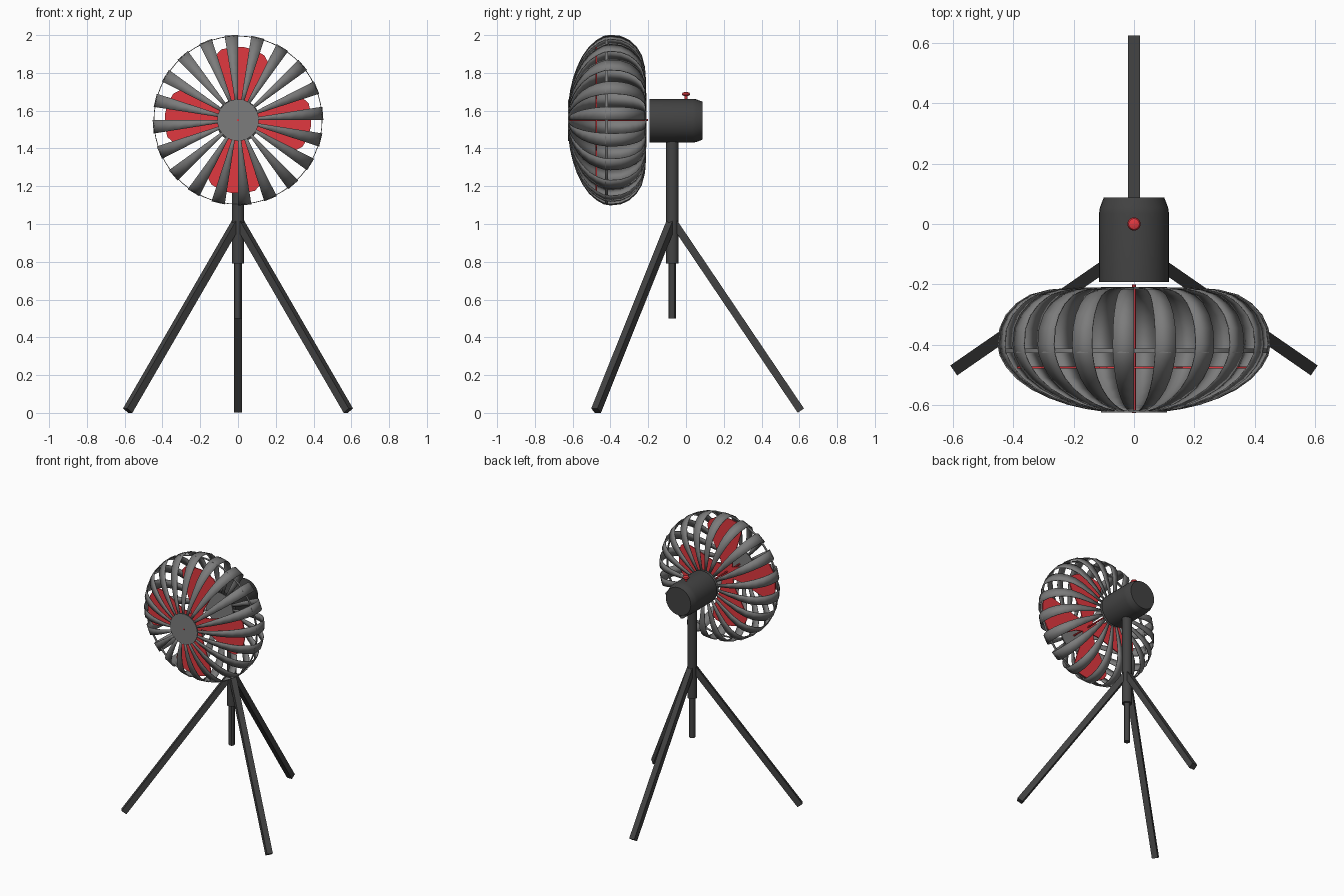
import bpy, bmesh
from math import sin, cos, pi, radians
from mathutils import Vector

if "Cube" in bpy.data.objects:
    bpy.data.objects.remove(bpy.data.objects["Cube"])

CZ = 1.55          # height of the fan axis
POLE_Y = -0.072


def material(name, rgb):
    m = bpy.data.materials.new(name)
    m.diffuse_color = (*rgb, 1)
    m.use_nodes = True
    m.node_tree.nodes["Principled BSDF"].inputs["Base Color"].default_value = m.diffuse_color
    return m


RED = material("red", (0.75, 0.04, 0.05))
DARK = material("dark_grey", (0.055, 0.055, 0.055))
GREY = material("mid_grey", (0.2, 0.2, 0.2))


def finish(bm, name, mat, smooth=True):
    bmesh.ops.recalc_face_normals(bm, faces=bm.faces[:])
    me = bpy.data.meshes.new(name)
    bm.to_mesh(me)
    bm.free()
    ob = bpy.data.objects.new(name, me)
    bpy.context.collection.objects.link(ob)
    me.materials.append(mat)
    if smooth:
        bpy.ops.object.select_all(action='DESELECT')
        ob.select_set(True)
        bpy.context.view_layer.objects.active = ob
        bpy.ops.object.shade_smooth_by_angle(angle=radians(30))
    return ob


def lathe(name, profile, origin, axis, mat, n=32, closed=False):
    """Revolve (radius, distance along axis) points about an axis."""
    bm = bmesh.new()
    q = Vector(axis).to_track_quat('Z', 'Y')
    rings = [[bm.verts.new(Vector(origin) + q @ Vector((r * cos(2 * pi * i / n), r * sin(2 * pi * i / n), d)))
              for i in range(n)] for r, d in profile]
    pairs = list(zip(rings, rings[1:]))
    if closed:
        pairs.append((rings[-1], rings[0]))
    else:
        bm.faces.new(rings[0])
        bm.faces.new(rings[-1])
    for a, b in pairs:
        for i in range(n):
            j = (i + 1) % n
            bm.faces.new((a[i], a[j], b[j], b[i]))
    return finish(bm, name, mat)


def rod(name, a, b, r, mat, n):
    a, b = Vector(a), Vector(b)
    return lathe(name, [(r, 0), (r, (b - a).length)], a, b - a, mat, n)


def square_bar(name, a, b, half, mat):
    """Square bar from a to b with two sides upright."""
    a, b = Vector(a), Vector(b)
    d = (b - a).normalized()
    u = d.cross(Vector((0, 0, 1))).normalized() * half
    v = d.cross(u).normalized() * half
    bm = bmesh.new()
    ends = [[bm.verts.new(p + s * u + t * v) for s, t in ((-1, -1), (1, -1), (1, 1), (-1, 1))] for p in (a, b)]
    for e in ends:
        bm.faces.new(e)
    for i in range(4):
        j = (i + 1) % 4
        bm.faces.new((ends[0][i], ends[0][j], ends[1][j], ends[1][i]))
    return finish(bm, name, mat, False)


# Cage: 20 curved ribs following a rounded profile (radius, y)
RIB = [(0.10, -0.622), (0.16, -0.613), (0.22, -0.599), (0.28, -0.578), (0.34, -0.549),
       (0.39, -0.513), (0.425, -0.473), (0.446, -0.435), (0.452, -0.40), (0.446, -0.345),
       (0.425, -0.30), (0.39, -0.262), (0.345, -0.234), (0.28, -0.217), (0.20, -0.211), (0.10, -0.21)]
bm = bmesh.new()
for k in range(20):
    rows = [[bm.verts.new((r * cos(t), y, CZ + r * sin(t)))
             for t in (radians(18 * k), radians(18 * k + 9))] for r, y in RIB]
    for a, b in zip(rows, rows[1:]):
        bm.faces.new((a[0], a[1], b[1], b[0]))
cage = finish(bm, "cage_ribs", GREY)
sol = cage.modifiers.new("thickness", 'SOLIDIFY')
sol.thickness = 0.004
sol.offset = -1

# Cage ring inside the ribs, and end discs
lathe("cage_ring", [(0.447, -0.428), (0.447, -0.412), (0.443, -0.412), (0.443, -0.428)],
      (0, 0, CZ), (0, 1, 0), GREY, 60, True)
lathe("front_disc", [(0.11, -0.624), (0.11, -0.616)], (0, 0, CZ), (0, 1, 0), GREY)
lathe("back_disc", [(0.11, -0.216), (0.11, -0.209)], (0, 0, CZ), (0, 1, 0), GREY)

# Four flat blades on a thin axle
BLADE = [(-0.035, 0.0), (-0.05, 0.12), (-0.085, 0.22), (-0.11, 0.30), (-0.115, 0.345),
         (-0.09, 0.374), (-0.03, 0.387), (0.03, 0.387), (0.09, 0.372), (0.14, 0.342),
         (0.16, 0.305), (0.15, 0.26), (0.105, 0.18), (0.06, 0.10), (0.035, 0.0)]
bm = bmesh.new()
for k in range(4):
    c, s = cos(k * pi / 2), sin(k * pi / 2)
    f = bm.faces.new([bm.verts.new((x * c - z * s, -0.479, CZ + x * s + z * c)) for x, z in BLADE])
    ext = bmesh.ops.extrude_face_region(bm, geom=[f], use_keep_orig=True)
    bmesh.ops.translate(bm, verts=[v for v in ext["geom"] if isinstance(v, bmesh.types.BMVert)],
                        vec=(0, 0.007, 0))
finish(bm, "blades", RED, False)
rod("axle", (0, -0.626, CZ), (0, -0.2, CZ), 0.006, RED, 12)

# Motor housing with tapered back
lathe("motor_housing", [(0.116, -0.192), (0.116, 0.035), (0.113, 0.055), (0.10, 0.088)],
      (0, 0, CZ - 0.003), (0, 1, 0), DARK)

# Red knob on top
lathe("knob", [(0.008, 1.64), (0.008, 1.678), (0.019, 1.68), (0.022, 1.687), (0.018, 1.695), (0.008, 1.699)],
      (0, 0, 0), (0, 0, 1), RED, 16)

# Pole and inner tube
rod("pole", (0, POLE_Y, 0.79), (0, POLE_Y, 1.46), 0.033, DARK, 16)
rod("inner_pole", (0, POLE_Y, 0.50), (0, POLE_Y, 0.82), 0.02, DARK, 12)

# Tripod legs
for name, foot in (("back_leg", (0, 0.608, 0.012)),
                   ("left_front_leg", (-0.584, -0.476, 0.012)),
                   ("right_front_leg", (0.584, -0.476, 0.012))):
    square_bar(name, foot, (0, POLE_Y, 1.02), 0.02, DARK)
